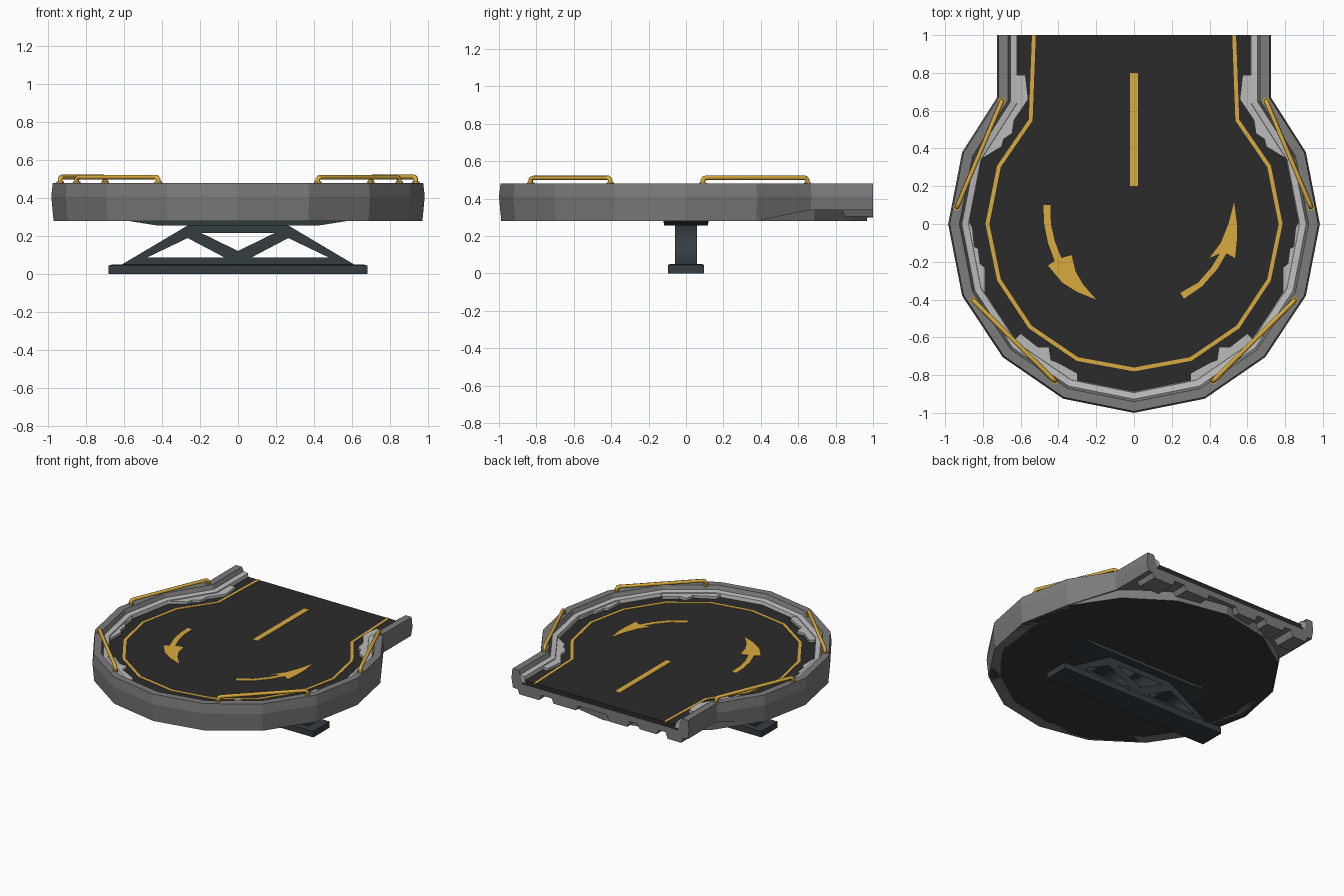
import bpy, bmesh, math
from mathutils import Vector

if "Cube" in bpy.data.objects:
    bpy.data.objects.remove(bpy.data.objects["Cube"])


def mat(name, r, g, b):
    m = bpy.data.materials.new(name)
    m.diffuse_color = (r, g, b, 1)
    m.use_nodes = True
    m.node_tree.nodes["Principled BSDF"].inputs["Base Color"].default_value = m.diffuse_color
    return m


ASPHALT = mat("asphalt", 0.024, 0.024, 0.024)
GOLD = mat("gold_paint", 0.70, 0.41, 0.05)
CONCRETE = mat("concrete", 0.2, 0.2, 0.2)
LIGHT = mat("light_concrete", 0.5, 0.5, 0.5)
UNDER = mat("dark_concrete", 0.04, 0.04, 0.04)
STEEL = mat("dark_steel", 0.035, 0.047, 0.055)


def finish(bm, name, material, mirror=False):
    bmesh.ops.recalc_face_normals(bm, faces=bm.faces)
    me = bpy.data.meshes.new(name)
    bm.to_mesh(me)
    bm.free()
    me.materials.append(material)
    ob = bpy.data.objects.new(name, me)
    bpy.context.collection.objects.link(ob)
    if mirror:
        ob.modifiers.new("mirror", "MIRROR")
    return ob


def loft(rings, name, material, mirror=False):
    """Skin a list of equal-length closed rings and cap both ends."""
    bm = bmesh.new()
    vs = [[bm.verts.new(p) for p in r] for r in rings]
    n = len(rings[0])
    for a, b in zip(vs, vs[1:]):
        for i in range(n):
            j = (i + 1) % n
            bm.faces.new((a[i], a[j], b[j], b[i]))
    bm.faces.new(vs[0])
    bm.faces.new(vs[-1])
    return finish(bm, name, material, mirror)


def slab(pts, z0, z1, name, material, mirror=False):
    return loft([[(x, y, z) for x, y in pts] for z in (z0, z1)], name, material, mirror)


def both_sides(half):
    return half + [(-x, y) for x, y in reversed(half) if x > 0]


def offset(path, d):
    """Move a path inward by d with mitred corners."""
    P = [Vector(p) for p in path]
    out = []
    for i, p in enumerate(P):
        ns = []
        for a, b in ((i - 1, i), (i, i + 1)):
            if a >= 0 and b < len(P):
                t = (P[b] - P[a]).normalized()
                ns.append(Vector((t.y, -t.x)))
        m = sum(ns, Vector((0, 0))).normalized()
        out.append(p + m * (d / m.dot(ns[0])))
    return out


def sweep(path, profile, name, material, low=None):
    """Sweep a closed (inset, z) profile; z of None takes the per-point low value."""
    offs = [offset(path, d) for d, z in profile]
    rings = [[(offs[k][i].x, offs[k][i].y, low[i] if z is None else z)
              for k, (d, z) in enumerate(profile)] for i in range(len(path))]
    return loft(rings, name, material)


# Parapet wall around the turning circle and the neck
outline = both_sides([(0.725, 1), (0.725, 0.67), (0.91, 0.38), (0.984, 0), (0.91, -0.38),
                      (0.695, -0.705), (0.375, -0.925), (0, -1)])
low = [0.34 if y > 0.6 else 0.28 for x, y in outline]
sweep(outline, [(0.012, None), (0, 0.41), (0.008, 0.48), (0.058, 0.48), (0.072, 0.45),
                (0.09, 0.40), (0.09, None)], "parapet_wall", CONCRETE, low)

# Light curb and its chipped blocks
sweep(outline, [(0.066, 0.40), (0.066, 0.452), (0.105, 0.445), (0.115, 0.40)], "curb", LIGHT)
chips = [
    [(0.64, 0.79), (0.575, 0.79), (0.56, 0.66), (0.635, 0.55), (0.645, 0.48), (0.69, 0.45),
     (0.70, 0.41), (0.80, 0.35), (0.82, 0.39), (0.64, 0.68)],
    [(0.88, 0.03), (0.855, -0.02), (0.845, -0.12), (0.825, -0.13), (0.815, -0.21),
     (0.79, -0.23), (0.79, -0.36), (0.82, -0.35)],
    [(0.65, -0.63), (0.60, -0.58), (0.51, -0.65), (0.45, -0.65), (0.44, -0.72), (0.41, -0.73),
     (0.30, -0.79), (0.30, -0.84), (0.34, -0.83), (0.62, -0.66)],
]
for i, c in enumerate(chips):
    slab(c, 0.40, 0.438, f"curb_chip_{i + 1}", LIGHT, True)

# Road surface
slab(offset(outline, 0.10), 0.385, 0.42, "road_surface", ASPHALT)

# Sixteen-sided base disk with a dark underside
ring = [(math.cos(i * math.pi / 8), math.sin(i * math.pi / 8)) for i in range(16)]
disk = loft([[(x * r, y * r, z) for x, y in ring] for r, z in ((0.968, 0.28), (0.975, 0.385))],
            "base_disk", CONCRETE)
disk.data.materials.append(UNDER)
for f in disk.data.polygons:
    if abs(f.normal.z) > 0.9:
        f.material_index = 1

# Broken end of the neck slab, toothed along its lower edge
slab([(-0.66, 0.6), (0.66, 0.6), (0.66, 1), (-0.66, 1)], 0.345, 0.386, "neck_slab", CONCRETE)
for i, (x0, x1, z, y0) in enumerate([(0.50, 0.66, 0.305, 0.85), (0.20, 0.38, 0.31, 0.88),
                                     (-0.22, -0.07, 0.30, 0.86), (-0.46, -0.32, 0.31, 0.86),
                                     (-0.66, -0.55, 0.30, 0.84)]):
    top = [(x0 - 0.02, y0 - 0.02, 0.35), (x1 + 0.02, y0 - 0.02, 0.35),
           (x1 + 0.02, 1, 0.35), (x0 - 0.02, 1, 0.35)]
    bot = [(x0, y0, z), (x1, y0, z), (x1, 1, z), (x0, 1, z)]
    loft([bot, top], f"neck_tooth_{i + 1}", CONCRETE)

# Painted road markings
edge = both_sides([(0.53, 1), (0.547, 0.55), (0.715, 0.305), (0.776, 0), (0.715, -0.295),
                   (0.55, -0.545), (0.30, -0.715), (0, -0.77)])
sweep(edge, [(-0.01, 0.415), (-0.01, 0.423), (0.01, 0.423), (0.01, 0.415)], "edge_line", GOLD)
slab([(-0.02, 0.2), (0.02, 0.2), (0.02, 0.8), (-0.02, 0.8)], 0.415, 0.423, "centre_dash", GOLD)
slab([(-0.48, 0.1), (-0.475, 0), (-0.455, -0.1), (-0.42, -0.195), (-0.455, -0.22), (-0.38, -0.31),
      (-0.30, -0.36), (-0.20, -0.40), (-0.27, -0.32), (-0.31, -0.25), (-0.33, -0.165),
      (-0.385, -0.18), (-0.42, -0.09), (-0.44, 0), (-0.443, 0.1)], 0.415, 0.423, "left_arrow", GOLD)
slab([(0.265, -0.395), (0.36, -0.33), (0.44, -0.24), (0.49, -0.155), (0.535, -0.18), (0.545, -0.08),
      (0.545, 0), (0.53, 0.115), (0.50, 0), (0.46, -0.1), (0.40, -0.18), (0.455, -0.155),
      (0.41, -0.23), (0.34, -0.31), (0.245, -0.365)], 0.415, 0.423, "right_arrow", GOLD)


def curve_mesh(splines, name, material, mirror=False, **settings):
    cu = bpy.data.curves.new(name, "CURVE")
    for k, v in settings.items():
        setattr(cu, k, v)
    for pts in splines:
        s = cu.splines.new("POLY")
        s.points.add(len(pts) - 1)
        for p, co in zip(s.points, pts):
            p.co = (*co, 1)
        s.use_cyclic_u = settings["dimensions"] == "2D"
    tmp = bpy.data.objects.new(name + "_curve", cu)
    bpy.context.collection.objects.link(tmp)
    dg = bpy.context.evaluated_depsgraph_get()
    bm = bmesh.new()
    bm.from_mesh(bpy.data.meshes.new_from_object(tmp.evaluated_get(dg)))
    bpy.data.objects.remove(tmp)
    bmesh.ops.remove_doubles(bm, verts=bm.verts, dist=1e-5)
    return finish(bm, name, material, mirror)


# Bent tube handrails on the parapet
for name, a, b in (("rear_handrail", (0.70, 0.65), (0.937, 0.09)),
                   ("front_handrail", (0.85, -0.405), (0.42, -0.83))):
    a, b = Vector((*a, 0)), Vector((*b, 0))
    t = (b - a).normalized()
    up = lambda p, z, s=0: p + t * s + Vector((0, 0, z))
    pts = [up(a, 0.465), up(a, 0.498), up(a, 0.508, 0.008), up(a, 0.511, 0.02),
           up(b, 0.511, -0.02), up(b, 0.508, -0.008), up(b, 0.498), up(b, 0.465)]
    curve_mesh([pts], name, GOLD, True, dimensions="3D", bevel_depth=0.013,
               bevel_resolution=1, use_fill_caps=True)
    for k, p in enumerate((a, b)):  # foot collars
        slab([(p.x + 0.019 * math.cos(q * math.pi / 4), p.y + 0.019 * math.sin(q * math.pi / 4))
              for q in range(8)], 0.475, 0.487, f"{name}_foot_{k + 1}", GOLD, True)

# Truss support: trapezoid with three triangular openings
tri = [(0.48, 0.087), (0.07, 0.087), (0.265, 0.19)]
truss = curve_mesh([[(x, y, 0) for x, y in s] for s in (
    [(-0.63, 0.04), (0.63, 0.04), (0.25, 0.265), (-0.25, 0.265)], tri, [(-x, y) for x, y in tri],
    [(-0.195, 0.217), (0.195, 0.217), (0, 0.122)])],
    "support_truss", STEEL, dimensions="2D", fill_mode="BOTH", extrude=0.06)
truss.rotation_euler.x = math.pi / 2


def frustum(name, *levels):
    loft([[(-x, -y, z), (x, -y, z), (x, y, z), (-x, y, z)] for x, y, z in levels], name, STEEL)


frustum("support_foot", (0.682, 0.095, 0), (0.682, 0.095, 0.045), (0.665, 0.085, 0.05))
frustum("support_top_plate", (0.43, 0.118, 0.257), (0.59, 0.12, 0.282))
